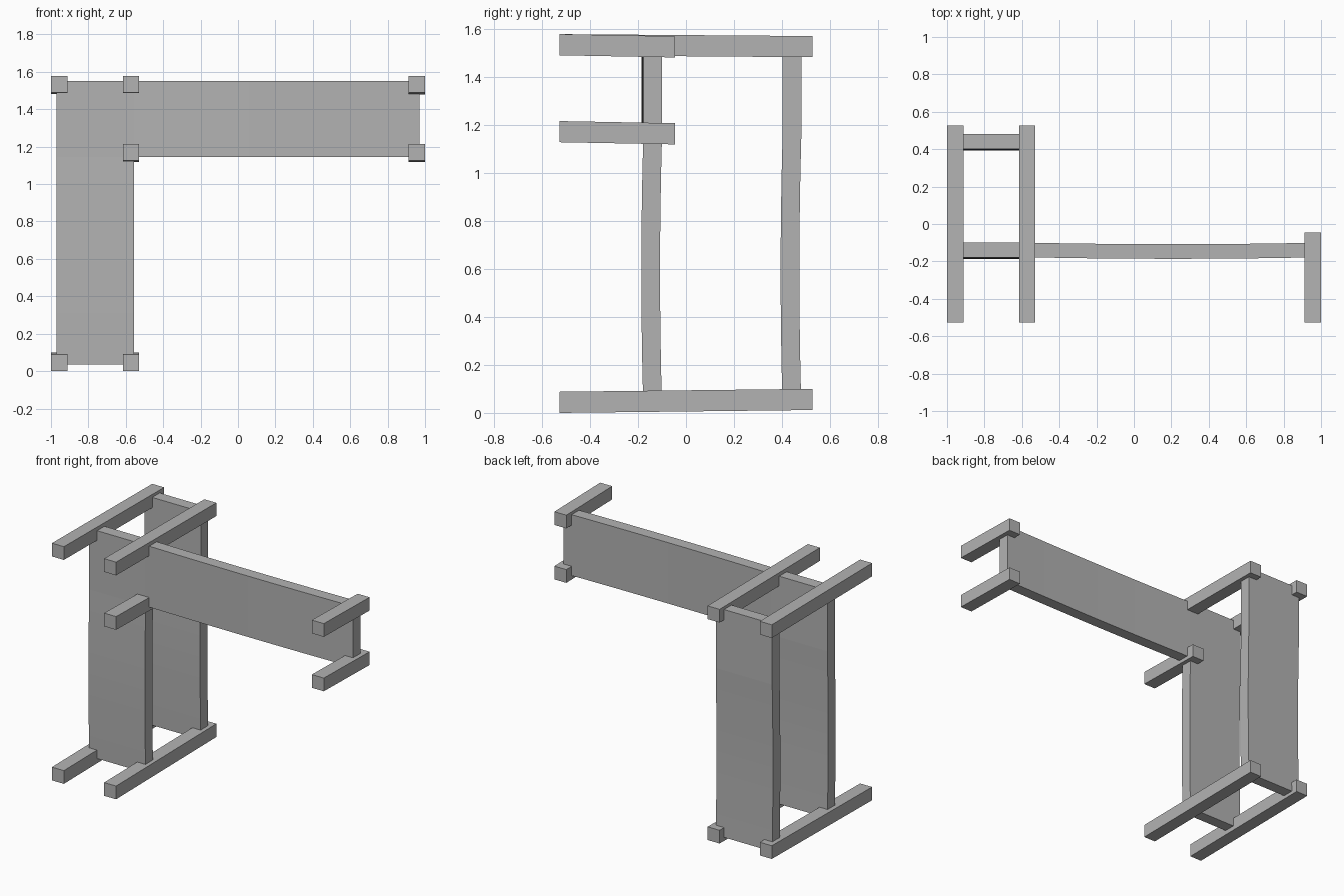
import bpy
import bmesh

if "Cube" in bpy.data.objects:
    bpy.data.objects.remove(bpy.data.objects["Cube"])

# Single plain grey
grey = bpy.data.materials.new("plain_grey")
grey.use_nodes = True
colour = (0.45, 0.45, 0.45, 1)
grey.diffuse_color = colour
grey.node_tree.nodes["Principled BSDF"].inputs["Base Color"].default_value = colour

LEFT, INNER, RIGHT = -0.97, -0.555, 0.97   # board edges across
LOW, SHELF, TOP = 0.035, 1.145, 1.55       # board edges in height
THICK = 0.078
SAG = 0.008


def finish(bm, name):
    bmesh.ops.recalc_face_normals(bm, faces=bm.faces)
    mesh = bpy.data.meshes.new(name)
    bm.to_mesh(mesh)
    bm.free()
    mesh.materials.append(grey)
    obj = bpy.data.objects.new(name, mesh)
    bpy.context.collection.objects.link(obj)
    return obj


def steps(a, b, n):
    return [a + (b - a) * i / n for i in range(n + 1)]


def bow(v, a, b):
    t = (v - a) / (b - a)
    return 4 * t * (1 - t) * SAG if 0 < t < 1 else 0


def board(name, front_y, xs, zs):
    """Gently bowed board; cells below the shelf line exist only in the upright part."""
    bm = bmesh.new()
    grid = {}
    for i, x in enumerate(xs):
        for j, z in enumerate(zs):
            y = front_y - bow(x, INNER, RIGHT) - bow(z, LOW, SHELF)
            grid[i, j] = bm.verts.new((x, y, z))
    for i in range(len(xs) - 1):
        for j in range(len(zs) - 1):
            if xs[i + 1] <= INNER + 0.001 or zs[j] >= SHELF - 0.001:
                bm.faces.new([grid[i, j], grid[i + 1, j],
                              grid[i + 1, j + 1], grid[i, j + 1]])
    bmesh.ops.delete(bm, geom=[v for v in bm.verts if not v.link_faces], context='VERTS')
    # Push a copy back to give the board its thickness
    out = bmesh.ops.extrude_face_region(bm, geom=bm.faces[:], use_keep_orig=True)
    for v in out["geom"]:
        if isinstance(v, bmesh.types.BMVert):
            v.co.y += THICK
    return finish(bm, name)


def bar(name, x, y0, y1, z0, z1, size=0.088):
    """Square bar running front to back, its centre height going from z0 to z1."""
    bm = bmesh.new()
    bmesh.ops.create_cube(bm, size=1)
    for v in bm.verts:
        back = v.co.y > 0
        v.co = (x + v.co.x * size, y1 if back else y0, (z1 if back else z0) + v.co.z * size)
    return finish(bm, name)


# Boards: L-shaped front panel and upright rear panel
heights = steps(LOW, SHELF, 8) + [TOP]
board("front_panel", -0.178, [LEFT] + steps(INNER, RIGHT, 10), heights)
board("rear_panel", 0.402, [LEFT, INNER], heights)

# Long bars joining both panels
for side, x in (("outer", -0.956), ("inner", -0.572)):
    bar("top_bar_" + side, x, -0.527, 0.527, 1.533, 1.525)
    bar("bottom_bar_" + side, x, -0.527, 0.527, 0.044, 0.056)

# Short bars on the horizontal arm
bar("arm_bar_inner", -0.572, -0.527, -0.045, 1.171, 1.162)
bar("arm_bar_lower", 0.956, -0.527, -0.045, 1.171, 1.162)
bar("arm_bar_upper", 0.956, -0.527, -0.045, 1.533, 1.524)
